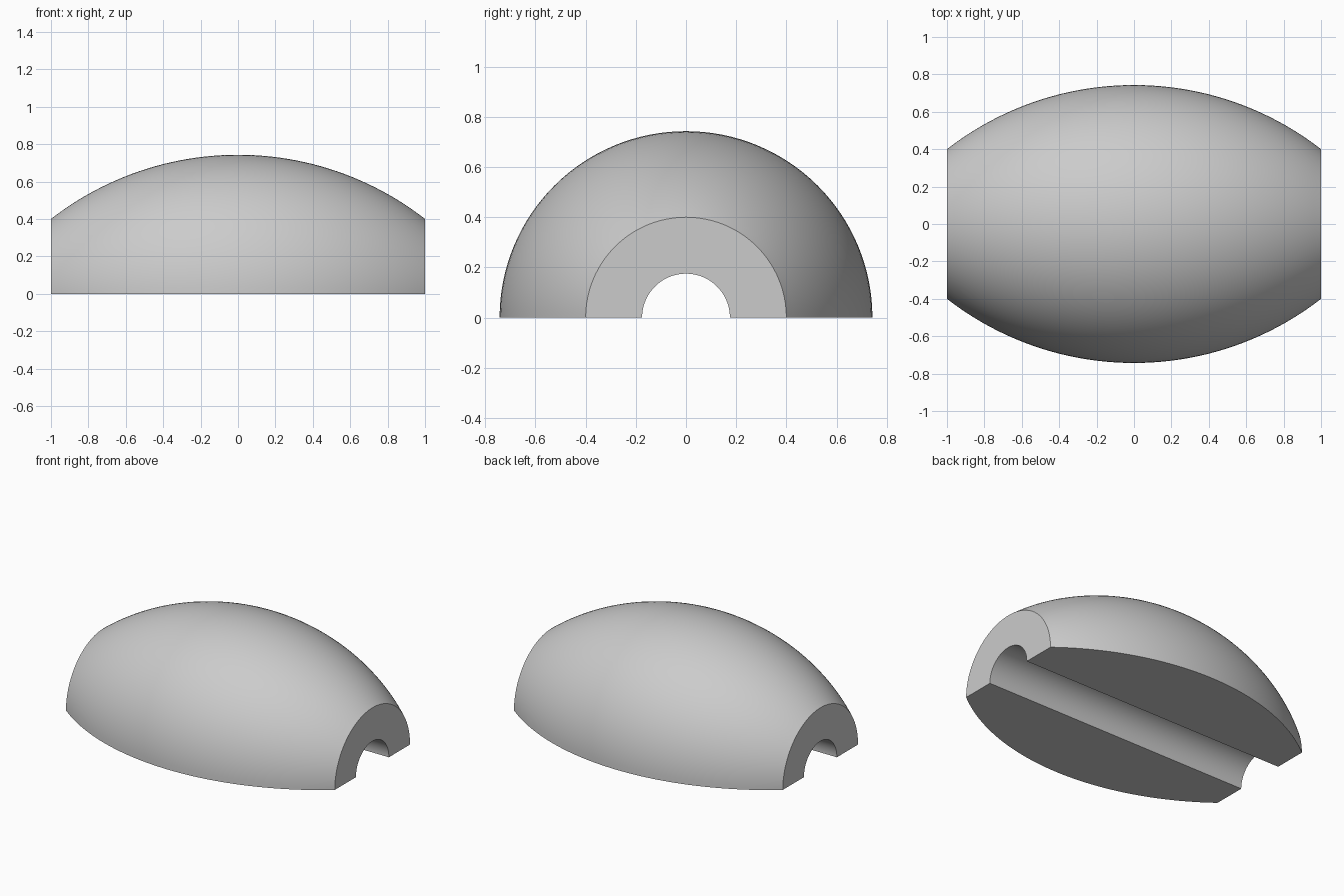
import bpy, bmesh, math
from mathutils import Vector

if "Cube" in bpy.data.objects:
    bpy.data.objects.remove(bpy.data.objects["Cube"], do_unlink=True)

HALF_LENGTH = 1.0
END_RADIUS = 0.4
MID_RADIUS = 0.743
BORE_RADIUS = 0.175
STEPS = 48

# Plain grey
grey = bpy.data.materials.new("light_grey")
grey.use_nodes = True
colour = (0.6, 0.6, 0.6, 1)
grey.diffuse_color = colour
grey.node_tree.nodes["Principled BSDF"].inputs["Base Color"].default_value = colour

# Barrel outline: a circular arc above the straight bore
rise = MID_RADIUS - END_RADIUS
arc_radius = (HALF_LENGTH ** 2 + rise ** 2) / (2 * rise)
sweep = math.asin(HALF_LENGTH / arc_radius)
outline = [(-HALF_LENGTH, BORE_RADIUS)]
for i in range(STEPS + 1):
    a = sweep * (2 * i / STEPS - 1)
    outline.append((arc_radius * math.sin(a),
                    MID_RADIUS - arc_radius * (1 - math.cos(a))))
outline.append((HALF_LENGTH, BORE_RADIUS))

# Spin the outline half a turn about x, keeping both flat ends as the underside
bm = bmesh.new()
section = bm.faces.new([bm.verts.new((x, r, 0)) for x, r in outline])
start = section.copy()
bmesh.ops.spin(bm, geom=[section] + list(section.edges) + list(section.verts),
               cent=Vector(), axis=Vector((1, 0, 0)), angle=math.pi, steps=64)
bmesh.ops.remove_doubles(bm, verts=bm.verts, dist=1e-5)
bmesh.ops.recalc_face_normals(bm, faces=bm.faces)

mesh = bpy.data.meshes.new("half_barrel_bead")
bm.to_mesh(mesh)
bm.free()
mesh.materials.append(grey)
bead = bpy.data.objects.new("half_barrel_bead", mesh)
bpy.context.collection.objects.link(bead)

# Smooth curved walls with crisp rims
bpy.context.view_layer.objects.active = bead
bead.select_set(True)
bpy.ops.object.shade_smooth_by_angle(angle=math.radians(30))
